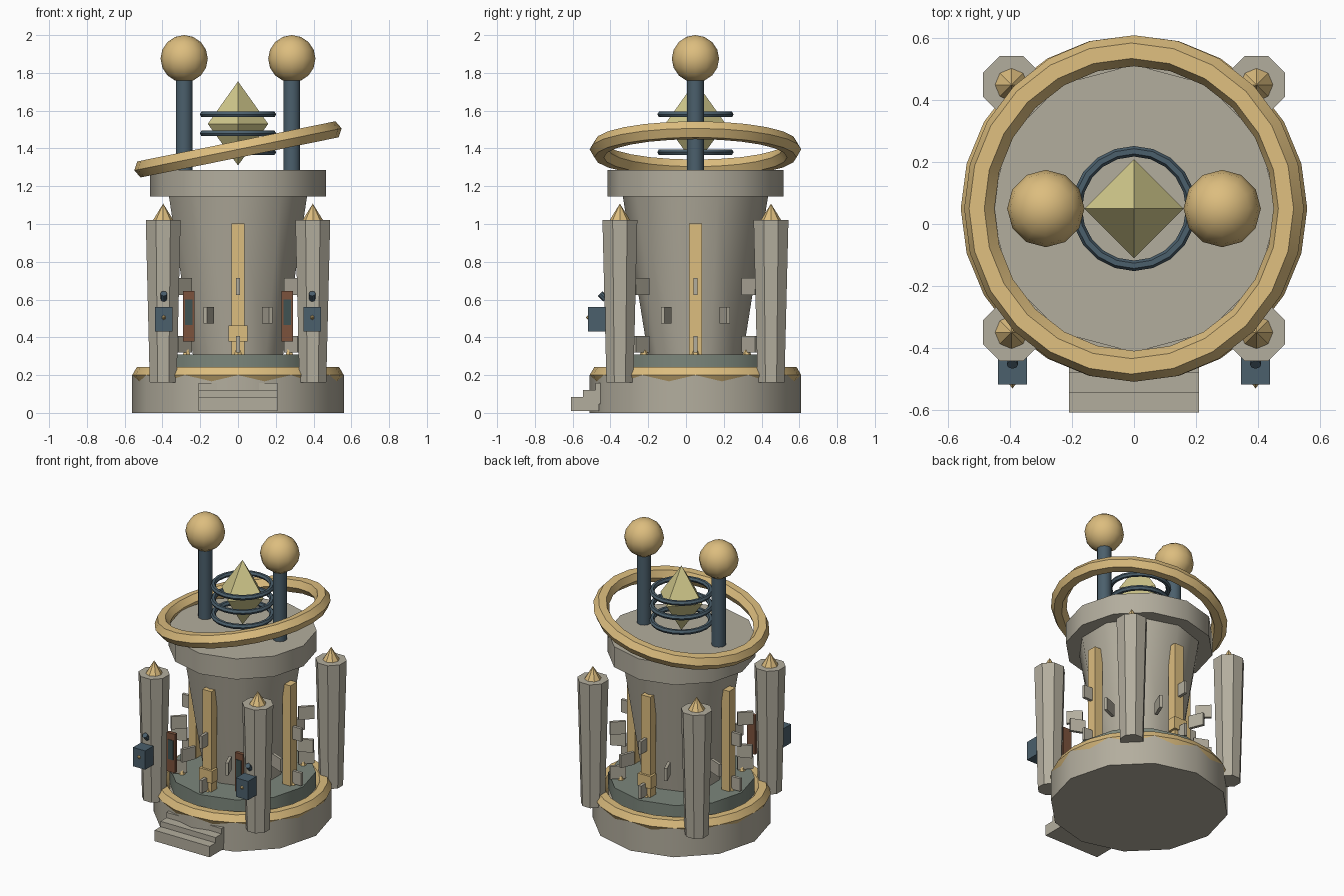
import bpy
from math import pi, sin, cos, radians

if "Cube" in bpy.data.objects:
    bpy.data.objects.remove(bpy.data.objects["Cube"])

CY = 0.05  # tower axis sits slightly behind the origin


def mat(name, rgb):
    m = bpy.data.materials.new(name)
    m.diffuse_color = (*rgb, 1)
    m.use_nodes = True
    m.node_tree.nodes["Principled BSDF"].inputs["Base Color"].default_value = m.diffuse_color
    return m


STONE = mat("stone", (0.45, 0.42, 0.34))
GOLD = mat("gold", (0.72, 0.51, 0.21))
STEEL = mat("steel", (0.07, 0.115, 0.15))
SLATE = mat("slate", (0.20, 0.24, 0.20))
WOOD = mat("wood", (0.20, 0.085, 0.045))
PANE = mat("pane", (0.05, 0.085, 0.085))
CRYSTAL = mat("crystal", (0.66, 0.60, 0.27))


def finish(name, m, smooth=False):
    o = bpy.context.object
    o.name = name
    o.data.materials.append(m)
    if smooth:
        bpy.ops.object.shade_smooth_by_angle(angle=radians(40))
    return o


def frustum(name, m, x, y, z0, z1, r0, r1, n, rot=0, smooth=False):
    bpy.ops.mesh.primitive_cone_add(vertices=n, radius1=r0, radius2=r1, depth=z1 - z0,
                                    location=(x, y, (z0 + z1) / 2), rotation=(0, 0, rot))
    return finish(name, m, smooth)


def box(name, m, loc, size, rot=0):
    bpy.ops.mesh.primitive_cube_add(size=1, location=loc, rotation=(0, 0, rot))
    bpy.context.object.scale = size
    return finish(name, m)


def ring(name, m, z, major, minor, seg, tilt=0):
    bpy.ops.mesh.primitive_torus_add(major_radius=major, minor_radius=minor, major_segments=seg,
                                     minor_segments=6, location=(0, CY, z), rotation=(0, tilt, 0))
    return finish(name, m, True)


def polar(r, a):
    """Point at radius r, azimuth a measured from the front (-y) towards +x."""
    return r * sin(a), CY - r * cos(a)


# Base, plinth, flared body and cap
frustum("base", STONE, 0, CY, 0, 0.2, 0.56, 0.56, 12, smooth=True)
frustum("plinth", SLATE, 0, CY, 0.2, 0.31, 0.46, 0.46, 12, smooth=True)
frustum("body", STONE, 0, CY, 0.3, 1.15, 0.25, 0.385, 10, smooth=True)
frustum("cap", STONE, 0, CY, 1.145, 1.287, 0.465, 0.465, 12, smooth=True)

# Front steps
for i in range(3):
    box(f"step_{i}", STONE, (0, -0.535 + 0.065 * i, 0.047 + 0.037 * i), (0.42, 0.15, 0.075))

# Gold rings: one on the base, one tilted around the cap
ring("base_ring", GOLD, 0.2, 0.51, 0.05, 24)
ring("tilted_ring", GOLD, 1.395, 0.51, 0.05, 24, -0.2)

# Four gold strips, with brackets on the front and back ones
for i in range(4):
    a = i * pi / 2
    x, y = polar(0.36, a)
    box(f"strip_{i}", GOLD, (x, y, 0.655), (0.07, 0.06, 0.695), a)
    if i % 2 == 0:
        x, y = polar(0.375, a)
        box(f"strip_bracket_{i}", GOLD, (x, y, 0.42), (0.1, 0.06, 0.085), a)

# Three staggered rows of radial fins, and studs on the plinth
for row, z in enumerate((0.363, 0.517, 0.669)):
    for i in range(8):
        a = (i + 0.5 * (row % 2)) * pi / 4
        x, y = polar(0.405, a)
        box(f"fin_{row}_{i}", STONE, (x, y, z), (0.02, 0.1, 0.088), a)
for i in range(8):
    x, y = polar(0.385, i * pi / 4)
    frustum(f"stud_{i}", GOLD, x, y, 0.31, 0.362, 0.022, 0, 6)

# Four corner columns with pointed tips
for sx in (-1, 1):
    for sy in (-1, 1):
        x, y = sx * 0.396, CY + sy * 0.4
        frustum(f"column_{sx}_{sy}", STONE, x, y, 0.16, 1.022, 0.077, 0.1, 8, pi / 8, True)
        frustum(f"column_tip_{sx}_{sy}", GOLD, x, y, 1.022, 1.108, 0.053, 0, 8)

# Front shutters, lanterns and their arms
for sx in (-1, 1):
    box(f"shutter_{sx}", WOOD, (sx * 0.26, -0.35, 0.512), (0.062, 0.025, 0.268))
    box(f"shutter_pane_{sx}", PANE, (sx * 0.26, -0.362, 0.533), (0.04, 0.008, 0.135))
    x = sx * 0.393
    box(f"lantern_{sx}", STEEL, (x, -0.472, 0.495), (0.093, 0.092, 0.13))
    bpy.ops.mesh.primitive_cylinder_add(vertices=8, radius=0.018, depth=0.042,
                                        location=(x, -0.44, 0.617), rotation=(pi / 4, 0, 0))
    finish(f"lantern_arm_{sx}", STEEL)
    bpy.ops.mesh.primitive_cone_add(vertices=6, radius1=0.012, depth=0.014,
                                    location=(x, -0.525, 0.505), rotation=(pi / 2, 0, 0))
    finish(f"lantern_knob_{sx}", GOLD)

# Rooftop poles with spheres
for sx in (-1, 1):
    frustum(f"pole_{sx}", STEEL, sx * 0.285, CY, 1.28, 1.8, 0.046, 0.046, 10, smooth=True)
    bpy.ops.mesh.primitive_uv_sphere_add(segments=12, ring_count=8, radius=0.125,
                                         location=(sx * 0.285, CY, 1.875))
    finish(f"sphere_{sx}", GOLD, True)

# Floating crystal and its three hoops
frustum("crystal_top", CRYSTAL, 0, CY, 1.53, 1.755, 0.16, 0, 4)
frustum("crystal_bottom", CRYSTAL, 0, CY, 1.31, 1.53, 0, 0.16, 4)
for i in range(3):
    ring(f"hoop_{i}", STEEL, 1.38 + 0.1 * i, 0.185, 0.017, 20)
